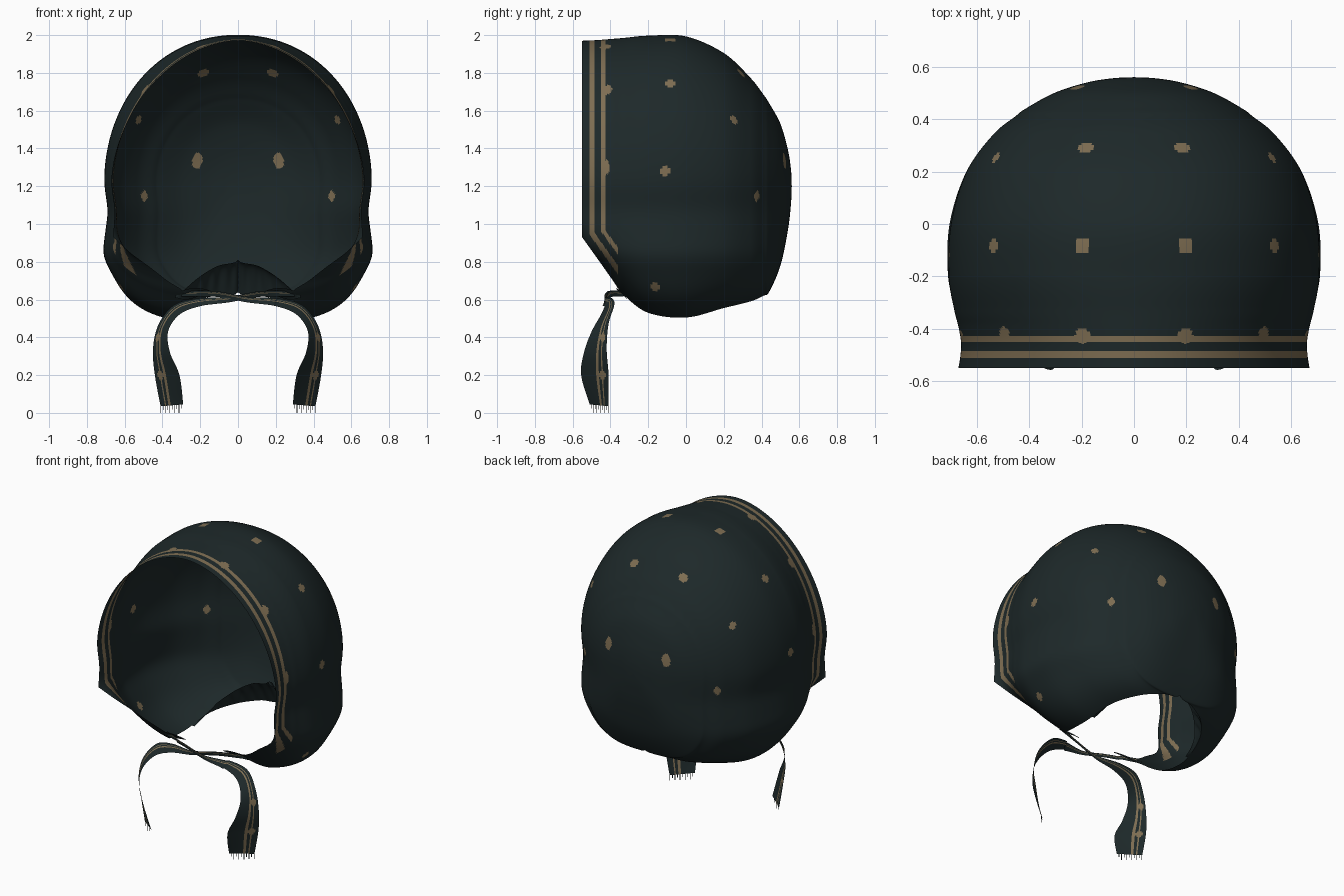
import bpy
import bmesh
import math
from mathutils import Vector

cube = bpy.data.objects.get("Cube")
if cube:
    bpy.data.objects.remove(cube, do_unlink=True)


def make_material(name, color):
    mat = bpy.data.materials.new(name)
    mat.use_nodes = True
    mat.diffuse_color = color
    mat.node_tree.nodes["Principled BSDF"].inputs["Base Color"].default_value = color
    return mat


MATERIALS = [make_material("dark teal cloth", (0.0125, 0.0215, 0.0225, 1)),
             make_material("tan print", (0.21, 0.155, 0.085, 1))]
CLOTH, PRINT = 0, 1


def smooth_rows(rows, steps):
    """Catmull-Rom interpolation through tuples of any length."""
    out = []
    last = len(rows) - 1
    for i in range(last):
        a, b, c, d = (rows[min(max(i + k, 0), last)] for k in (-1, 0, 1, 2))
        for s in range(steps):
            t = s / steps
            out.append(tuple(
                q + t / 2 * (r - p + t * (2 * p - 5 * q + 4 * r - w + t * (3 * (q - r) + w - p)))
                for p, q, r, w in zip(a, b, c, d)))
    out.append(tuple(rows[-1]))
    return out


def grid_object(name, grid, rule=None):
    """Sheet of quads from rows of points; rule(center, column) picks the colour."""
    bm = bmesh.new()
    verts = [[bm.verts.new(p) for p in row] for row in grid]
    for i in range(len(grid) - 1):
        for j in range(len(grid[0]) - 1):
            f = bm.faces.new((verts[i][j], verts[i][j + 1], verts[i + 1][j + 1], verts[i + 1][j]))
            f.smooth = True
            if rule:
                f.material_index = rule(f.calc_center_median(), j)
    bmesh.ops.remove_doubles(bm, verts=bm.verts, dist=0.0001)
    bmesh.ops.recalc_face_normals(bm, faces=bm.faces)
    mesh = bpy.data.meshes.new(name)
    bm.to_mesh(mesh)
    bm.free()
    for mat in MATERIALS:
        mesh.materials.append(mat)
    obj = bpy.data.objects.new(name, mesh)
    bpy.context.collection.objects.link(obj)
    return obj


# Hood sections from front rim to back: y, height above and width beside the
# middle, then the height and half width of the open hem
MIDDLE = 1.2
SECTIONS = [
    (-0.55, 0.77, 0.672, 0.93, 0.655),
    (-0.5, 0.772, 0.664, 0.86, 0.57),
    (-0.45, 0.775, 0.662, 0.79, 0.48),
    (-0.39, 0.78, 0.672, 0.705, 0.38),
    (-0.33, 0.785, 0.687, 0.625, 0.28),
    (-0.2, 0.797, 0.708, 0.53, 0.37),
    (0, 0.793, 0.7, 0.505, 0.39),
    (0.2, 0.705, 0.64, 0.555, 0.35),
    (0.34, 0.575, 0.54, 0.59, 0.25),
    (0.41, 0.485, 0.455, 0.62, 0.12),
    (0.44, 0.44, 0.415, 0.64, 0),
    (0.5, 0.33, 0.305, 0.78, 0),
    (0.54, 0.19, 0.18, 0.97, 0),
    (0.556, 0.085, 0.08, 1.11, 0),
    (0.56, 0, 0, MIDDLE, 0),
]
COLUMNS = 300
LOWER = 3.5


def section_points(y, height, width, hem_z, hem_x):
    k = min(max(hem_x, 0) / max(width, 0.001), 0.98)
    rise = (1 - k ** LOWER) ** (1 / LOWER)
    depth = (MIDDLE - hem_z) / rise
    end = math.pi - math.atan(k / rise)
    upper = 2.1 - 0.25 * min(max((-0.2 - y) / 0.35, 0), 1)
    points = []
    for j in range(COLUMNS + 1):
        angle = end * (2 * j / COLUMNS - 1)
        s, c = math.sin(angle), math.cos(angle)
        n = upper if c > 0 else LOWER
        r = (abs(s) ** n + abs(c) ** n) ** (-1 / n)
        z = MIDDLE + (height if c > 0 else depth) * c * r
        # Slight waist above a slight bulge at the cheeks
        swell = 0.03 * math.exp(-((z - 0.83) / 0.09) ** 2) - 0.025 * math.exp(-((z - 1.07) / 0.1) ** 2)
        points.append(Vector((width * s * r * (1 + swell), y, z)))
    return points


hood = [section_points(*row) for row in smooth_rows(SECTIONS, 15)]

# Printed spots on the left half: x, y, z, radius, stretch in height
SPOTS = [
    (0.2, 0.3, 1.82, 0.03, 1), (0.2, -0.085, 1.97, 0.029, 1), (0.55, -0.08, 1.74, 0.025, 1.1),
    (0.54, 0.27, 1.55, 0.021, 1.5), (0.21, 0.52, 1.33, 0.029, 1.5), (0.48, 0.35, 1.15, 0.021, 1.4),
    (0.69, -0.125, 1.28, 0.024, 1.4), (0.19, -0.425, 1.95, 0.03, 1), (0.5, -0.425, 1.71, 0.028, 1.1),
    (0.65, -0.43, 1.3, 0.023, 1.8), (0.62, -0.16, 0.65, 0.022, 2.6),
]
surface = [p for row in hood[::2] for p in row[::2]]
spots = []
for x, y, z, radius, stretch in SPOTS:
    for side in (-1, 1):
        target = Vector((side * x, y, z))
        spots.append((min(surface, key=lambda p: (p - target).length_squared), radius, stretch))


def hood_colour(p, column):
    # Two bands run parallel to the rim and the slanted chin edge
    edge = min(p.y + 0.55, 0.815 * (p.y + 0.55) + 0.579 * (p.z - 0.93))
    if p.y < -0.36 and (0.04 < edge < 0.067 or 0.1 < edge < 0.122):
        return PRINT
    for spot, radius, stretch in spots:
        d = p - spot
        d.z /= stretch
        if d.length < radius:
            return PRINT
    return CLOTH


grid_object("hood", hood, hood_colour)

# Back hem tucked up inside the hood, with soft pleats
rim = [row for row in hood if 0.05 < row[0].y <= 0.441]
hem = [row[0] for row in rim] + [row[-1] for row in reversed(rim)]
tuck = []
for n, p in enumerate(hem):
    w = max(1 - (p.x / 0.4) ** 2, 0) * min((p.y - 0.05) / 0.2, 1)
    strip = []
    for k in range(9):
        t = k / 8
        pleat = 0.006 * math.sin(n * 0.9) * math.sin(math.pi * t)
        strip.append(Vector((p.x * (1 - 0.05 * t), p.y - 0.12 * w * t + pleat,
                             p.z + 0.17 * w * math.sin(t * math.pi / 2))))
    tuck.append(strip)
grid_object("tucked_back_hem", tuck)

# One tie from the right chin across to the left: outer edge, inner edge
TIE = [
    (-0.3, -0.33, 0.645, -0.3, -0.33, 0.615),
    (-0.12, -0.4, 0.645, -0.12, -0.39, 0.615),
    (0.05, -0.42, 0.615, 0.05, -0.42, 0.585),
    (0.22, -0.39, 0.605, 0.2, -0.43, 0.565),
    (0.34, -0.38, 0.57, 0.31, -0.45, 0.52),
    (0.42, -0.41, 0.47, 0.37, -0.5, 0.43),
    (0.45, -0.42, 0.34, 0.36, -0.54, 0.32),
    (0.44, -0.41, 0.2, 0.31, -0.555, 0.2),
    (0.41, -0.41, 0.035, 0.29, -0.51, 0.045),
]
# Small gathered tail beside the chin
TAIL = [
    (0.33, -0.32, 0.63, 0.33, -0.32, 0.61),
    (0.27, -0.36, 0.655, 0.27, -0.31, 0.6),
    (0.2, -0.37, 0.66, 0.2, -0.33, 0.62),
    (0.14, -0.36, 0.645, 0.14, -0.36, 0.64),
]


def ribbon(rows, steps, across, side, lift=0):
    grid = []
    for row in smooth_rows(rows, steps):
        a, b = Vector(row[:3]), Vector(row[3:])
        line = [a.lerp(b, k / across) for k in range(across + 1)]
        grid.append([Vector((side * p.x, p.y - lift * (abs(p.x) < 0.2), p.z)) for p in line])
    return grid


def tie_colour(p, column):
    band = column in (4, 7, 8)
    spot = min(math.hypot((p.z - z) / 1.3, (column - 4) * 0.007) for z in (0.2, 0.4)) < 0.018
    return PRINT if band or spot else CLOTH


for side, label in ((1, "left"), (-1, "right")):
    tie = ribbon(TIE, 14, 20, side, 0.012 if side > 0 else 0)
    grid_object(label + "_tie", tie, tie_colour)
    grid_object(label + "_gathered_tail", ribbon(TAIL, 5, 4, side))
    # Fringe threads under the tie end
    for k in range(0, 20, 2):
        a, b = tie[-1][k], tie[-1][k].lerp(tie[-1][k + 1], 0.5)
        drop = Vector((0, 0, a.z if k % 4 == 0 else 0.022))
        grid_object(f"{label}_fringe_{k // 2 + 1}", [[a, b], [a - drop, b - drop]])
